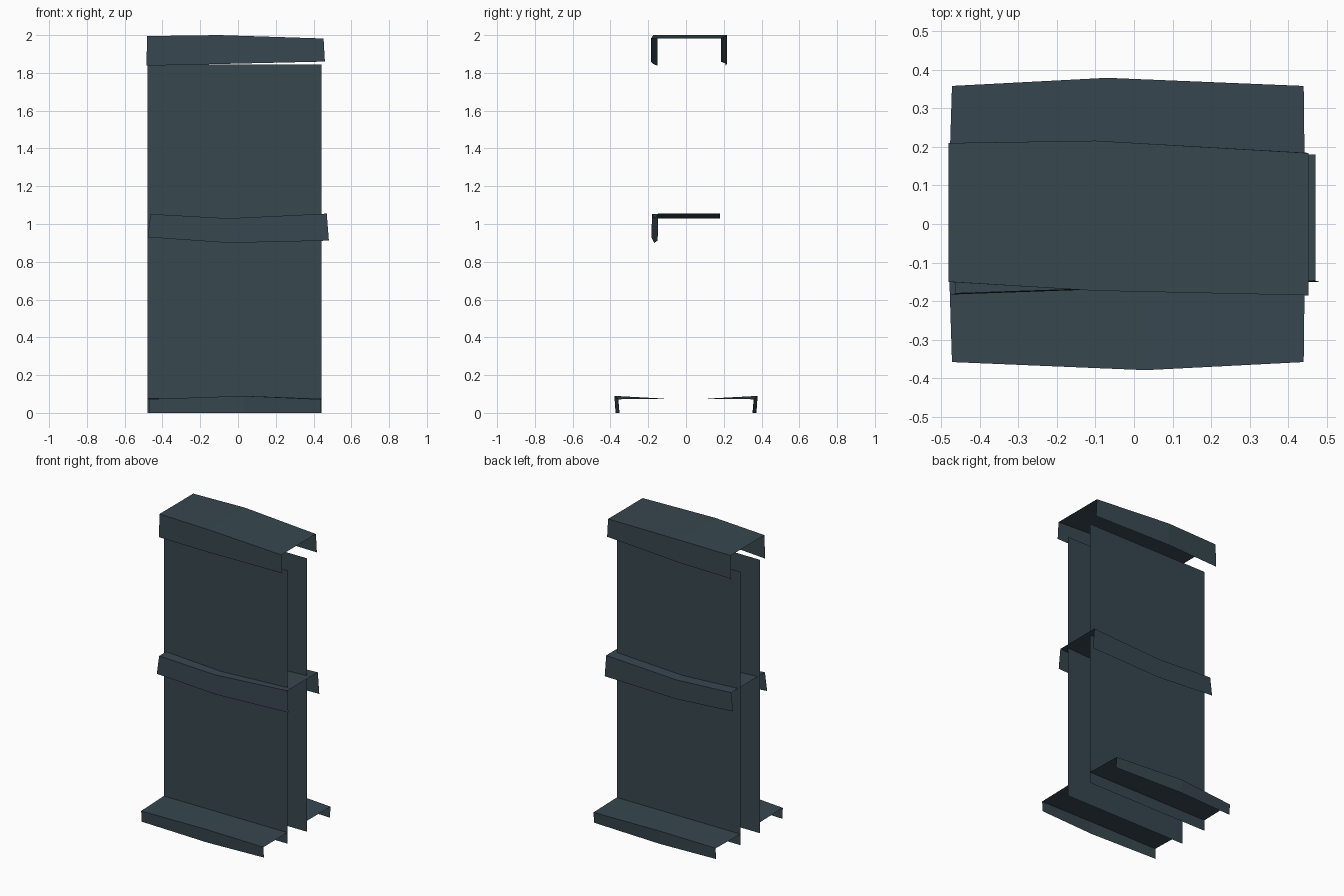
import bpy

if "Cube" in bpy.data.objects:
    bpy.data.objects.remove(bpy.data.objects["Cube"])

slate = bpy.data.materials.new("dark_slate")
slate.diffuse_color = (0.0382, 0.063, 0.0782, 1.0)
slate.use_nodes = True
slate.node_tree.nodes["Principled BSDF"].inputs["Base Color"].default_value = slate.diffuse_color


def sheet(name, rows):
    """Flat-faced sheet lofted through rows of points (each row runs left to right)."""
    n = len(rows[0])
    verts = [p for row in rows for p in row]
    faces = [(r * n + c, r * n + c + 1, (r + 1) * n + c + 1, (r + 1) * n + c)
             for r in range(len(rows) - 1) for c in range(n - 1)]
    mesh = bpy.data.meshes.new(name)
    mesh.from_pydata(verts, [], faces)
    mesh.materials.append(slate)
    obj = bpy.data.objects.new(name, mesh)
    bpy.context.collection.objects.link(obj)
    return obj


def row(xs, ys, zs):
    return list(zip(xs, ys, zs))


# Two upright wall panels, facing outwards
WALL_Y, WALL_TOP, LEFT, RIGHT = 0.105, 1.845, -0.48, 0.443
for name, side in (("front_wall", -1), ("back_wall", 1)):
    rows = [[(x, side * WALL_Y, z) for x in (LEFT, RIGHT)] for z in (0, WALL_TOP)]
    sheet(name, rows if side < 0 else rows[::-1])

# Bent skirting ledges at the foot, one on each side
for name, side, mid in (("front_skirting", -1, 0.03), ("back_skirting", 1, -0.07)):
    xs = (-0.472, mid, 0.44)
    lip = row(xs, [side * y for y in (0.355, 0.373, 0.352)], (0, 0, 0))
    outer = row(xs, [side * y for y in (0.358, 0.379, 0.358)], (0.073, 0.09, 0.072))
    inner = row((LEFT, mid, RIGHT), [side * WALL_Y] * 3, (0.075,) * 3)
    rows = [lip, outer, inner]
    sheet(name, rows if side < 0 else rows[::-1])

# Middle band: sagging channel that passes through both walls
top_x, low_x = (-0.463, -0.05, 0.47), (-0.478, -0.05, 0.481)
top_z, low_z = (1.053, 1.03, 1.055), (0.93, 0.90, 0.912)
band_front = (-0.18, -0.166, -0.147)
sheet("middle_band", [
    row(low_x, (-0.183, -0.168, -0.15), low_z),
    row(top_x, band_front, top_z),
    row(top_x, (0.18,) * 3, top_z),
    row(low_x, (0.18,) * 3, low_z)])

# Top cap: bowed channel over the walls
top_x, low_x = (-0.481, -0.1, 0.453), (-0.485, -0.1, 0.46)
top_z, low_z = (1.995, 2.0, 1.982), (1.838, 1.847, 1.86)
cap_front, cap_back = (-0.15, -0.173, -0.185), (0.21, 0.216, 0.184)
sheet("top_cap", [
    row(low_x, cap_front, low_z),
    row(top_x, cap_front, top_z),
    row(top_x, cap_back, top_z),
    row(low_x, cap_back, low_z)])
